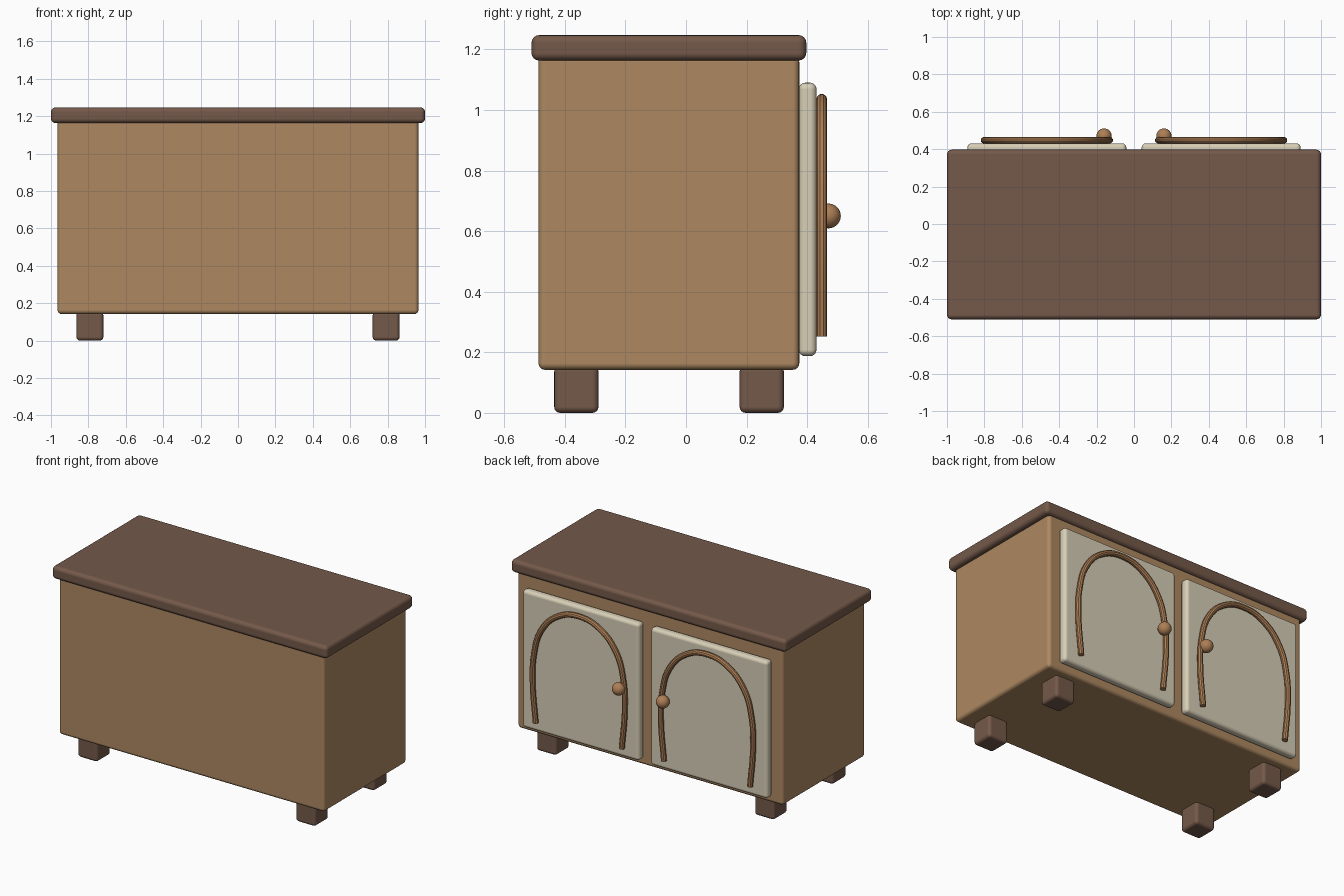
import bpy

cube = bpy.data.objects.get("Cube")
if cube:
    bpy.data.objects.remove(cube, do_unlink=True)


def material(name, color):
    m = bpy.data.materials.new(name)
    m.use_nodes = True
    m.diffuse_color = (*color, 1)
    m.node_tree.nodes["Principled BSDF"].inputs["Base Color"].default_value = (*color, 1)
    return m


light_wood = material("light wood", (0.42, 0.25, 0.12))
dark_wood = material("dark wood", (0.175, 0.1, 0.068))
cream = material("cream paint", (0.68, 0.62, 0.47))
trim_wood = material("trim wood", (0.42, 0.21, 0.09))


def rounded_box(name, low, high, radius, mat):
    """Box between two corners with softly rounded edges."""
    bpy.ops.mesh.primitive_cube_add(size=1)
    ob = bpy.context.object
    ob.name = name
    for v in ob.data.vertices:
        v.co = [l + (c + 0.5) * (h - l) for c, l, h in zip(v.co, low, high)]
    ob.data.shade_smooth()
    bevel = ob.modifiers.new("rounded edges", "BEVEL")
    bevel.width = radius
    bevel.segments = 4
    bevel.harden_normals = True
    ob.data.materials.append(mat)
    return ob


# Cabinet body and overhanging top
rounded_box("cabinet_body", (-0.965, -0.487, 0.142), (0.965, 0.374, 1.18), 0.022, light_wood)
rounded_box("cabinet_top", (-1, -0.51, 1.163), (1, 0.397, 1.247), 0.025, dark_wood)

# Right half of the door arch, from the foot to the crown
ARCH = [(0.313, 0.253), (0.335, 0.52), (0.325, 0.7), (0.272, 0.87), (0.15, 0.995)]


def arch_trim(name, x):
    """Round bar bent into an arch on the face of a door."""
    points = ARCH + [(0, 1.035)] + [(-px, pz) for px, pz in reversed(ARCH)]
    curve = bpy.data.curves.new(name, "CURVE")
    curve.dimensions = "3D"
    curve.bevel_depth = 0.018
    curve.bevel_resolution = 3
    curve.use_fill_caps = True
    curve.resolution_u = 6
    spline = curve.splines.new("BEZIER")
    spline.bezier_points.add(len(points) - 1)
    for p, (px, pz) in zip(spline.bezier_points, points):
        p.co = (x + px, 0.448, pz)
        p.handle_left_type = p.handle_right_type = "AUTO"
    ob = bpy.data.objects.new(name, curve)
    bpy.context.collection.objects.link(ob)
    bpy.ops.object.select_all(action="DESELECT")
    ob.select_set(True)
    bpy.context.view_layer.objects.active = ob
    bpy.ops.object.convert(target="MESH")
    ob = bpy.context.object
    ob.data.materials.clear()
    ob.data.materials.append(trim_wood)
    bpy.ops.object.shade_smooth_by_angle()


for side, s in (("left", 1), ("right", -1)):
    # Feet
    for end, y in (("front", -0.362), ("back", 0.25)):
        rounded_box(f"{end}_{side}_foot", (s * 0.792 - 0.072, y - 0.073, 0.004),
                    (s * 0.792 + 0.072, y + 0.073, 0.16), 0.02, dark_wood)
    # Door panel, arch trim and knob
    x = s * 0.466
    rounded_box(f"{side}_door", (x - 0.425, 0.372, 0.187), (x + 0.425, 0.431, 1.09), 0.022, cream)
    arch_trim(f"{side}_door_arch", x)
    bpy.ops.mesh.primitive_uv_sphere_add(segments=24, ring_count=12, radius=0.041,
                                         location=(s * 0.16, 0.47, 0.65))
    knob = bpy.context.object
    knob.name = f"{side}_door_knob"
    knob.data.materials.append(trim_wood)
    knob.data.shade_smooth()

# Rest the feet on the floor
for ob in bpy.data.objects:
    if ob.name.endswith("_foot"):
        ob.location.z = -0.004
